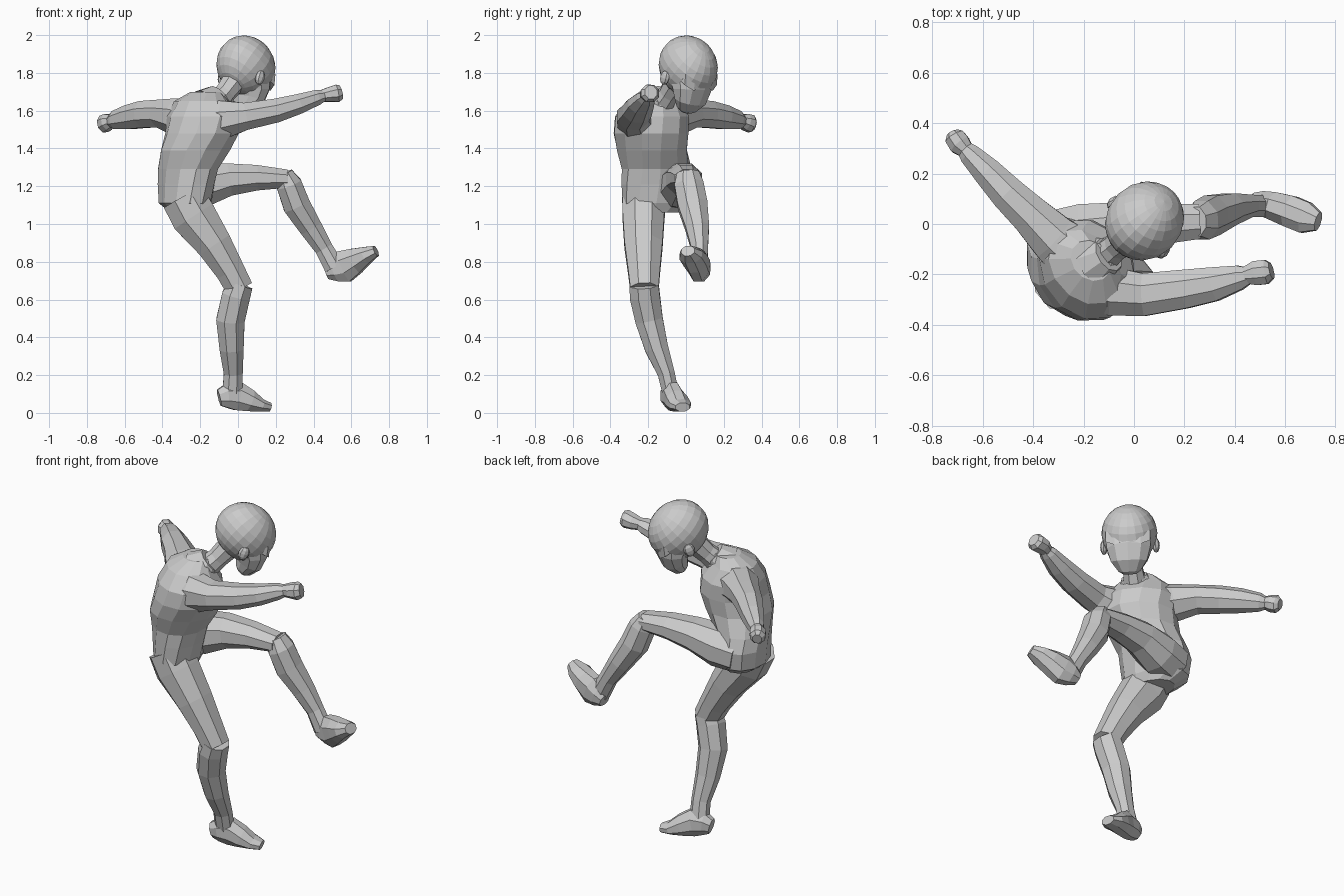
import bpy, math
from mathutils import Vector, Matrix

F = Vector((.707, .707, 0))      # direction the chest and head face
L = Vector((-.707, .707, 0))     # the figure's left
Z = Vector((0, 0, 1))


def add_mesh(name, verts, faces):
    me = bpy.data.meshes.new(name)
    me.from_pydata([tuple(v) for v in verts], [], faces)
    ob = bpy.data.objects.new(name, me)
    bpy.context.collection.objects.link(ob)
    return ob


def loft(name, rings, ref0, ref1=None, sides=8, axis=None):
    """Tube through rings (x, y, z, half width along ref, half depth)."""
    ref0 = Vector(ref0)
    ref1 = Vector(ref1 or ref0)
    pts = [Vector(r[:3]) for r in rings]
    n = len(pts)
    verts, faces = [], []
    for i, r in enumerate(rings):
        t = axis or (pts[min(i + 1, n - 1)] - pts[max(i - 1, 0)]).normalized()
        ref = ref0.lerp(ref1, i / (n - 1))
        s = (ref - t * ref.dot(t)).normalized()
        u = t.cross(s)
        for k in range(sides):
            a = math.tau * (k + .5) / sides
            verts.append(pts[i] + s * math.cos(a) * r[3] * 1.04 + u * math.sin(a) * r[-1] * 1.04)
    for i in range(n - 1):
        for k in range(sides):
            a, b = i * sides + k, i * sides + (k + 1) % sides
            faces.append((a, b, b + sides, a + sides))
    faces.append(tuple(reversed(range(sides))))
    faces.append(tuple(range((n - 1) * sides, n * sides)))
    return add_mesh(name, verts, faces)


def ball(name, centre, axes, radii, seg=16, rings=10):
    """Ellipsoid with given axis directions and radii."""
    bpy.ops.mesh.primitive_uv_sphere_add(segments=seg, ring_count=rings, radius=1)
    ob = bpy.context.object
    ob.name = name
    m = Matrix([Vector(a).normalized() * r for a, r in zip(axes, radii)]).transposed().to_4x4()
    m.translation = centre
    ob.data.transform(m)
    return ob


# torso, from shirt hem to collar; twists from the hips to the chest
loft("torso", [(-.26, -.16, 1.06, .13, .09), (-.28, -.15, 1.11, .185, .13),
               (-.275, -.145, 1.21, .195, .14), (-.265, -.155, 1.29, .185, .15),
               (-.225, -.18, 1.39, .185, .18), (-.19, -.185, 1.48, .20, .185),
               (-.185, -.18, 1.57, .205, .17), (-.195, -.17, 1.65, .16, .12),
               (-.17, -.145, 1.70, .085, .07)],
     (-.25, .97, 0), L, sides=12, axis=Z)
loft("collar", [(-.15, -.15, 1.63, .105, .10), (-.10, -.12, 1.68, .07, .065)], L, sides=10)
loft("neck", [(-.13, -.14, 1.62, .065, .065), (-.07, -.09, 1.69, .055, .055),
              (-.01, -.04, 1.77, .065, .065)], L)

# arms
loft("right_arm", [(-.19, -.22, 1.53, .11, .13), (-.07, -.27, 1.555, .10, .105),
                   (.04, -.28, 1.57, .088, .075), (.20, -.258, 1.60, .08, .066),
                   (.32, -.238, 1.635, .07, .055), (.42, -.212, 1.67, .05, .042),
                   (.455, -.205, 1.68, .034, .03)], (0, 1, 0))
loft("left_arm", [(-.24, -.12, 1.55, .12, .12), (-.32, -.055, 1.57, .10, .10),
                  (-.41, .035, 1.585, .082, .076), (-.50, .12, 1.58, .072, .074),
                  (-.58, .205, 1.565, .06, .066), (-.65, .275, 1.55, .045, .05),
                  (-.675, .30, 1.54, .032, .032)], F)
# fists: wrist, knuckles and closed end
loft("right_fist", [(.43, -.205, 1.675, .03, .03), (.48, -.195, 1.685, .05, .04),
                    (.525, -.19, 1.692, .05, .048), (.545, -.185, 1.697, .033, .038)], (0, 1, 0))
loft("left_fist", [(-.66, .285, 1.55, .03, .03), (-.69, .315, 1.54, .045, .045),
                   (-.71, .345, 1.53, .042, .048), (-.718, .362, 1.525, .025, .03)], F)

# standing leg
loft("right_thigh", [(-.29, -.22, 1.14, .12, .12), (-.235, -.225, 1.04, .115, .125),
                     (-.125, -.225, .89, .105, .098), (-.04, -.222, .75, .088, .08),
                     (.01, -.22, .655, .078, .075)], (0, 1, 0))
loft("right_shin", [(.012, -.222, .68, .08, .07), (-.01, -.218, .62, .083, .078),
                    (-.04, -.195, .49, .076, .078), (-.034, -.155, .34, .064, .066),
                    (-.025, -.105, .21, .047, .052), (-.03, -.08, .10, .045, .055)], (0, 1, 0))
loft("right_foot", [(-.10, -.095, .08, .035, .045), (-.06, -.088, .09, .05, .066),
                    (0, -.07, .088, .052, .078), (.06, -.05, .064, .06, .06),
                    (.12, -.03, .04, .06, .035), (.168, -.018, .03, .04, .024)], (-.2, 1, 0))

# raised leg
loft("left_thigh", [(-.30, -.06, 1.18, .12, .11), (-.19, -.03, 1.20, .115, .115),
                    (-.05, -.01, 1.235, .10, .09), (.10, .0, 1.245, .085, .07),
                    (.26, .01, 1.24, .072, .05)], (0, 1, 0))
loft("left_shin", [(.245, .01, 1.27, .06, .045), (.27, .015, 1.21, .08, .07),
                   (.31, .035, 1.10, .082, .075), (.385, .06, .98, .065, .063),
                   (.455, .072, .87, .046, .05), (.51, .07, .77, .045, .055)], (0, 1, 0))
loft("left_foot", [(.47, .09, .74, .034, .035), (.51, .082, .755, .05, .065),
                   (.56, .07, .775, .058, .09), (.62, .05, .805, .065, .072),
                   (.68, .025, .835, .065, .048), (.73, .01, .858, .038, .03)], (.2, 1, 0))

# head: hair cap, face, fringe, nose and ears, placed in the head's own frame
C = Vector((.042, .012, 1.835))


def at(f, l, z):
    return C + F * f + L * l + Z * z


def head_ring(f, z, w, d):
    return (*at(f, 0, z), w, d)


ball("hair", C, (F - Z, L, F + Z), (.172, .15, .155), 20, 12)
loft("face", [head_ring(.02, -.04, .125, .12), head_ring(.03, -.12, .118, .09),
              head_ring(.015, -.18, .098, .07), head_ring(-.015, -.222, .06, .045),
              head_ring(-.025, -.235, .035, .025)], L, sides=10)
fringe = [(-.12, -.10), (-.07, -.13), (-.03, -.115), (.03, -.115), (.07, -.13), (.12, -.10)]
fv, ff = [], []
for i, (l, z) in enumerate(fringe):
    f = .13 - 2 * l * l
    fv += [at(f, l, z + .06), at(f - .008, l, z), at(f - .05, l, z + .03)]
    if i:
        a = 3 * i
        ff += [(a - 3 + k, a + k, a + (k + 1) % 3, a - 3 + (k + 1) % 3) for k in range(3)]
add_mesh("fringe", fv, ff + [(0, 1, 2), (17, 16, 15)])
ball("nose", at(.068, 0, -.175), (F, L, Z), (.025, .018, .022), 6, 4)
for side, name in ((1, "left_ear"), (-1, "right_ear")):
    ball(name, at(-.035, side * .14, -.06), (F - Z * .4, L, Z + F * .4), (.03, .02, .04), 8, 6)
